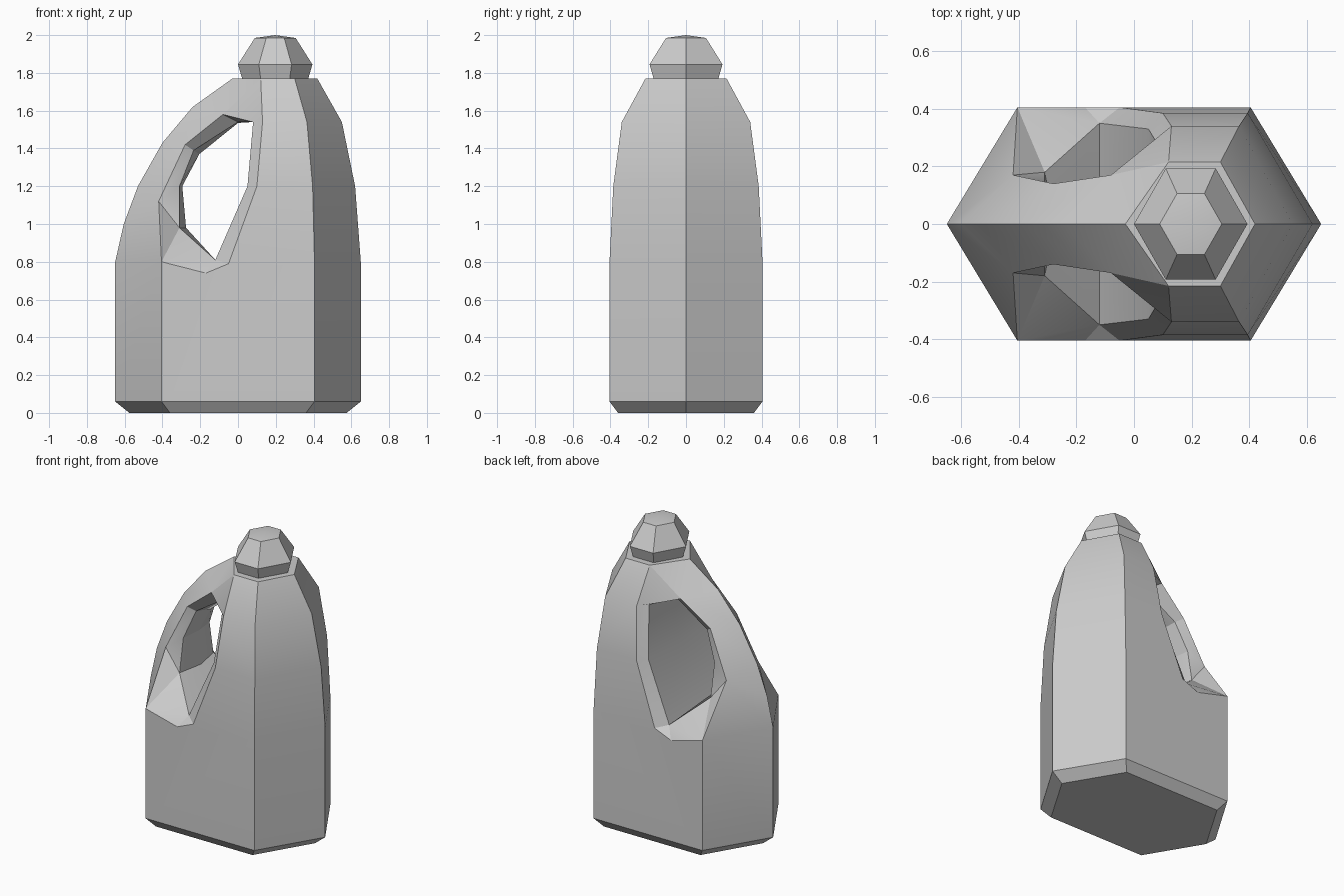
import bpy, bmesh, math

if "Cube" in bpy.data.objects:
    bpy.data.objects.remove(bpy.data.objects["Cube"])

P = {}


def rail(key, pts):
    """Register points key0, key1, ... (y is the half-width)."""
    for i, p in enumerate(pts):
        P[f"{key}{i}"] = p


def finish(name, faces, points, angle):
    """Build a half from named points, mirror it across y and weld."""
    bm = bmesh.new()
    for side in (-1, 1):
        v = {k: bm.verts.new((x, side * y, z)) for k, (x, y, z) in points.items()}
        for f in faces:
            bm.faces.new([v[k] for k in f.split()])
    bmesh.ops.remove_doubles(bm, verts=bm.verts, dist=0.0005)
    bmesh.ops.recalc_face_normals(bm, faces=bm.faces)
    me = bpy.data.meshes.new(name)
    bm.to_mesh(me)
    bm.free()
    ob = bpy.data.objects.new(name, me)
    bpy.context.collection.objects.link(ob)
    bpy.ops.object.select_all(action='DESELECT')
    ob.select_set(True)
    bpy.context.view_layer.objects.active = ob
    bpy.ops.object.shade_smooth_by_angle(angle=math.radians(angle))
    return ob


def bridge(a, b, i0, i1):
    """Quads between two rails."""
    return [f"{a}{i} {b}{i} {b}{i+1} {a}{i+1}" for i in range(i0, i1)]


# Bottle: right tip and right corner rails
levels = [0, .06, .8, 1.2, 1.54, 1.77]
rail("R", [(x, 0, z) for x, z in zip((.575, .65, .65, .62, .55, .42), levels)])
rail("T", [(x, y, z) for x, y, z in zip((.36, .405, .405, .395, .365, .30),
                                        (.36, .405, .405, .385, .34, .215), levels)])
# Left tip (continues up as the handle ridge) and left corner
rail("L", [(-.575, 0, 0), (-.65, 0, .06), (-.65, 0, .8), (-.605, 0, 1.0),
           (-.53, 0, 1.2), (-.40, 0, 1.43), (-.24, 0, 1.62), (-.03, 0, 1.77)])
rail("K", [(-.36, .36, 0), (-.405, .405, .06), (-.405, .405, .8)])
# Side panel edge beside the opening, and the notch below it
rail("S", [(-.17, .405, .74), (-.05, .405, .79), (.10, .385, 1.2),
           (.13, .34, 1.54), (.12, .215, 1.77)])
# Opening wall: edge and centre
rail("W", [(-.12, .35, .81), (.05, .33, 1.2), (.08, .28, 1.54)])
rail("V", [(-.12, 0, .81), (.05, 0, 1.2), (.08, 0, 1.54)])
# Handle: outer edge, inner edge and inner centre
rail("E", [(-.42, .17, 1.12), (-.28, .14, 1.42), (-.08, .17, 1.58)])
rail("I", [(-.31, .18, .98), (-.31, .14, 1.2), (-.235, .11, 1.39), (0, .10, 1.54)])
rail("C", [(-.275, 0, .98), (-.295, 0, 1.2), (-.205, 0, 1.37), (0, 0, 1.535)])

faces = (bridge("R", "T", 0, 5) + bridge("L", "K", 0, 2) + bridge("T", "K", 0, 1)
         + bridge("I", "C", 0, 3) + bridge("W", "V", 0, 2))
faces += [
    # base and shoulder caps
    "L0 K0 T0 R0", "R5 T5 S4 L7",
    # side panel
    "T1 T2 S1 S0 K2 K1", "T2 T3 S2 S1", "T3 T4 S3 S2", "T4 T5 S4 S3",
    # bevel around the opening
    "S0 S1 W0", "S1 S2 W1 W0", "S2 S3 W2 W1",
    # sloping shelf below the handle
    "K2 S0 W0", "K2 W0 I0", "K2 I0 E0",
    # handle outside
    "L2 K2 E0 L3", "L3 E0 L4", "L4 E0 E1 L5", "L5 E1 E2 L6",
    "L6 E2 L7", "E2 S4 L7", "E2 W2 S3 S4",
    # handle inside
    "E0 I0 I1", "E0 I1 I2 E1", "E1 I2 I3 E2", "E2 I3 W2",
    "W0 V0 C0 I0", "I3 C3 V2 W2",
]
finish("bottle_with_handle", faces, P, 22)

# Cap: stacked hexagonal rings closing to a shallow point
P = {}
rings = [(.175, 1.77), (.197, 1.845), (.108, 1.985)]
for key, dx, dy in (("A", -1, 0), ("B", -.44, .98), ("D", .44, .98), ("F", 1, 0)):
    rail(key, [(.197 + dx * r, dy * r, z) for r, z in rings])
P["apex"] = (.197, 0, 2.0)
faces = ["A0 B0 D0 F0", "A2 B2 apex", "B2 D2 apex", "D2 F2 apex"]
for a, b in ("AB", "BD", "DF"):
    faces += bridge(a, b, 0, 2)
finish("cap", faces, P, 20)
